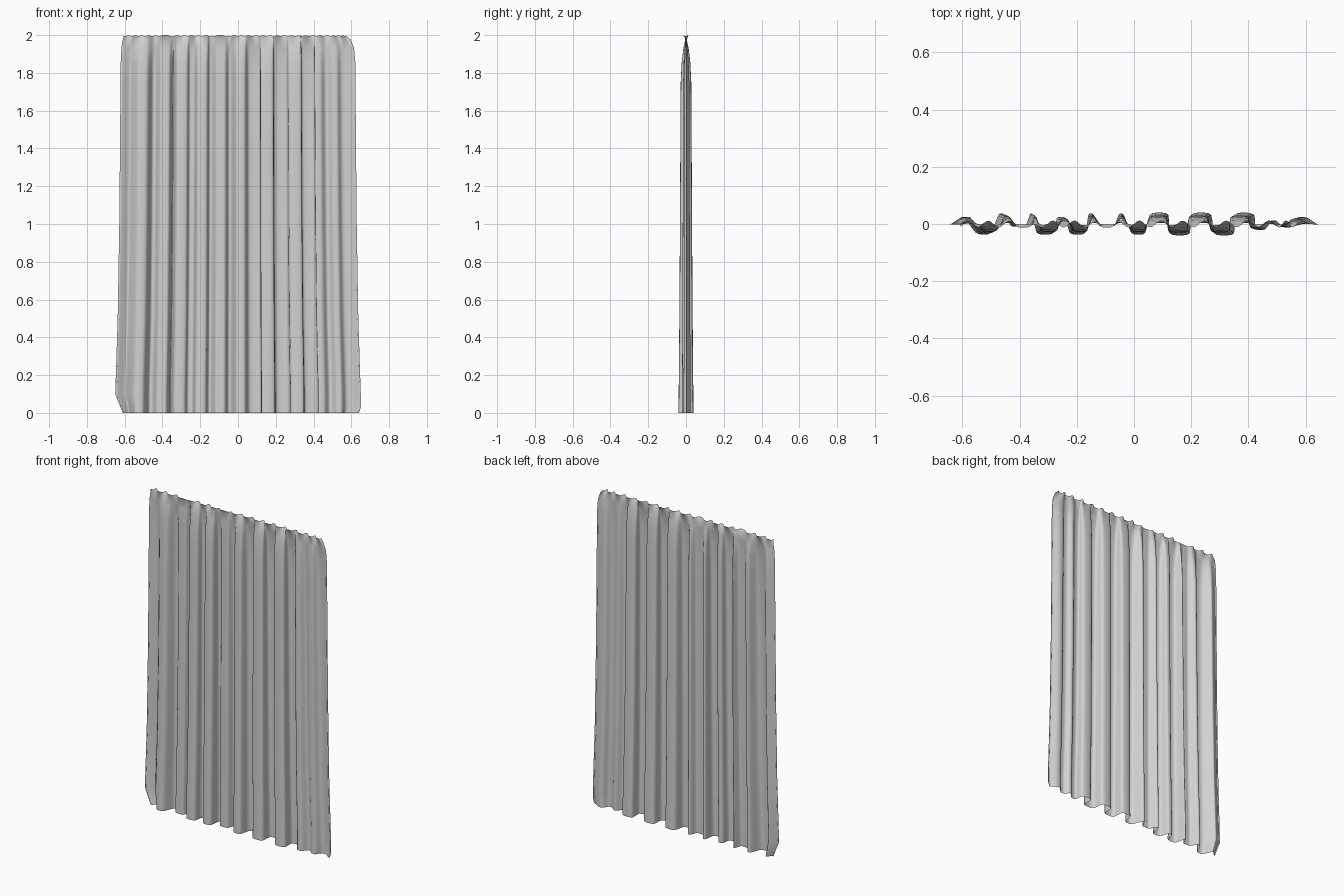
import bpy
import bmesh
import math
from mathutils import Vector

default_cube = bpy.data.objects.get("Cube")
if default_cube:
    bpy.data.objects.remove(default_cube, do_unlink=True)

# Folds along the hem: left side, right side, depth (hundredths of a unit)
FOLDS = [
    (-65, -64, 0), (-61, -59, 2), (-55.5, -50, -3), (-47.5, -45, 3),
    (-43, -38, -0.7), (-36.5, -35.5, 3), (-34, -28, -3), (-27, -24, 2),
    (-22.5, -17, -3), (-16, -14, 3), (-12, -7, -0.7), (-5.5, -3.5, 3),
    (-1, 4, -3), (5.5, 12, 3.2), (12.5, 19.5, -3.2), (20, 27, 3.2),
    (28, 35, -3.2), (35.2, 42, 3.2), (42.5, 46, -1.7), (48, 50, 1),
    (52, 55, -1), (57, 61, 2), (64, 65, 0),
]

# Height, fold depth, width, left corner cut, right corner cut
ROWS = [
    (0.0, 1.0, 1.0, 0.04, 0.01),
    (0.03, 0.99, 1.0, 0.028, 0.0),
    (0.1, 0.97, 1.0, 0.0, 0.0),
    (0.5, 0.88, 0.98, 0.0, 0.0),
    (1.0, 0.8, 0.967, 0.0, 0.0),
    (1.5, 0.74, 0.96, 0.0, 0.0),
    (1.75, 0.7, 0.957, 0.0, 0.0),
    (1.86, 0.56, 0.955, 0.0, 0.0),
    (1.93, 0.35, 0.953, 0.002, 0.005),
    (1.975, 0.1, 0.95, 0.007, 0.02),
    (2.0, 0.0, 0.945, 0.01, 0.04),
]


def fold_points(left, right, depth):
    """Both sides of a fold and its fuller middle."""
    middle = (left + right) / 2
    return [Vector((left, depth)) / 100,
            Vector((middle, depth * 1.25)) / 100,
            Vector((right, depth)) / 100]


def rounded_line(points, steps):
    """Pass a soft curve through the fold points."""
    ends = [points[0]] + points + [points[-1]]
    line = []
    for a, b, c, d in zip(ends, ends[1:], ends[2:], ends[3:]):
        for i in range(steps):
            t = i / steps
            tangent_b, tangent_c = (c - a) * 0.35, (d - b) * 0.35
            line.append(b * (2 * t**3 - 3 * t**2 + 1) + c * (3 * t**2 - 2 * t**3)
                        + tangent_b * (t**3 - 2 * t**2 + t) + tangent_c * (t**3 - t**2))
    line.append(points[-1])
    return line


def corner(distance):
    """Strength of a corner cut, fading away from the side edge."""
    return max(0.0, 1.0 - distance / 0.12)


def heading_wave(x):
    """Small gathers along the top edge, with two wider forward flares."""
    flare = max(math.exp(-((x - centre) / 0.035) ** 2) for centre in (-0.4, -0.1))
    return 0.012 * math.sin(x * math.tau / 0.08) * (1 - flare) - 0.013 * flare


def curtain_point(point, row):
    height, depth, width, left_cut, right_cut = row
    x = point.x * width
    x += left_cut * corner(point.x + 0.65) - right_cut * corner(0.65 - point.x)
    y = point.y * depth
    if height == 2.0:
        wave = heading_wave(point.x)
        y += wave
        height -= 0.008 * (1 - abs(wave) / 0.013)
    return Vector((x, y, height))


# Cloth material
cloth = bpy.data.materials.new("light grey cloth")
cloth.use_nodes = True
grey = (0.64, 0.64, 0.64, 1.0)
cloth.diffuse_color = grey
cloth.node_tree.nodes["Principled BSDF"].inputs["Base Color"].default_value = grey

# Hanging sheet of folds, gathered flat at the top
hem = rounded_line([point for fold in FOLDS for point in fold_points(*fold)], 3)
bm = bmesh.new()
grid = [[bm.verts.new(curtain_point(point, row)) for point in hem] for row in ROWS]
for low, high in zip(grid, grid[1:]):
    for i in range(len(hem) - 1):
        face = bm.faces.new((low[i], low[i + 1], high[i + 1], high[i]))
        face.smooth = True

mesh = bpy.data.meshes.new("curtain")
bm.to_mesh(mesh)
bm.free()
mesh.materials.append(cloth)
curtain = bpy.data.objects.new("curtain", mesh)
bpy.context.collection.objects.link(curtain)
